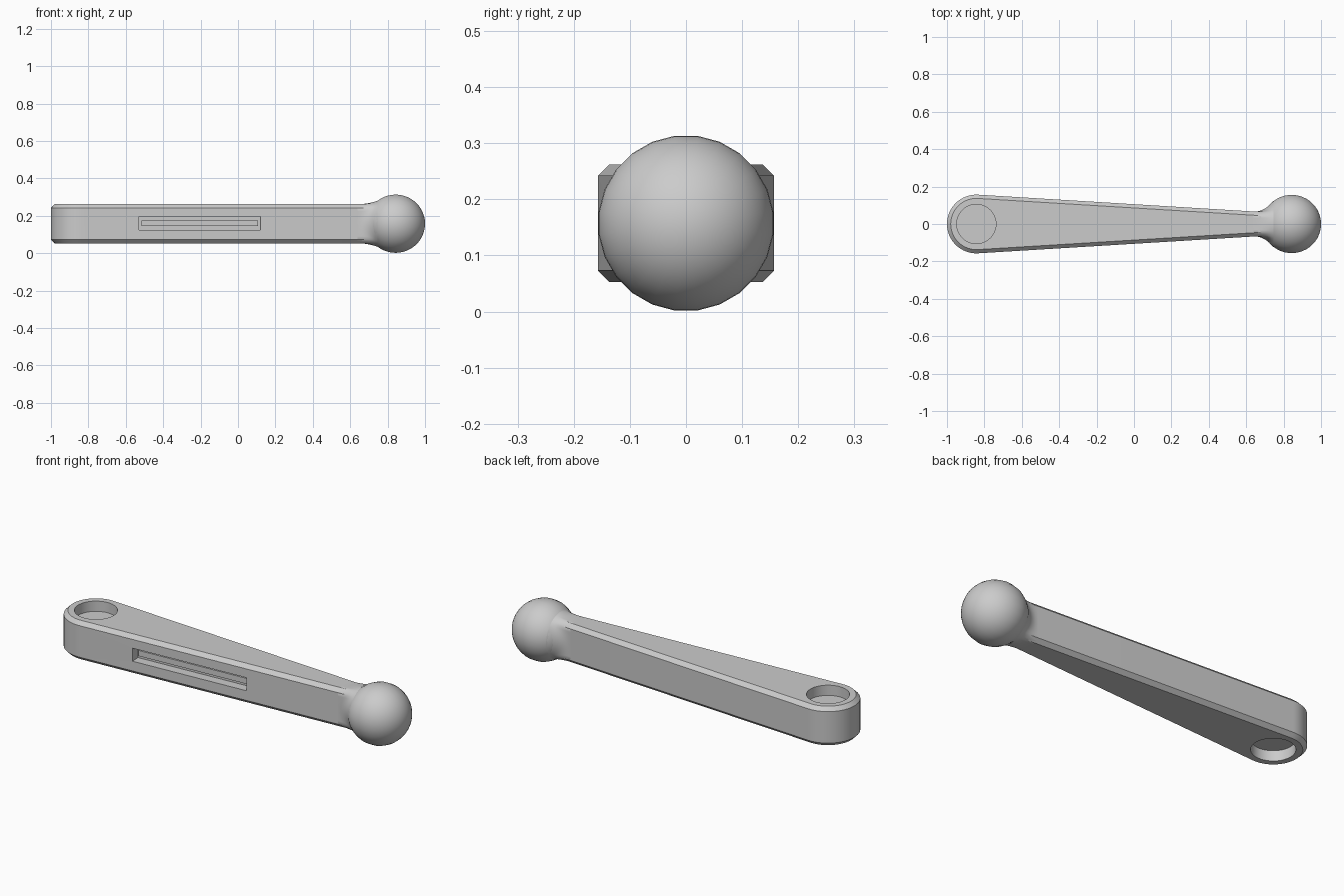
import bpy, bmesh, math
from mathutils import Matrix

cube = bpy.data.objects.get("Cube")
if cube:
    bpy.data.objects.remove(cube, do_unlink=True)

R = 0.157                 # radius of the ball and of the rounded end
END = 0.843               # distance of both centres from the middle
LOW, HIGH, CH = 0.053, 0.262, 0.02
MID = (LOW + HIGH) / 2
TAPER = math.atan(0.061)

grey = bpy.data.materials.new("plain_grey")
grey.use_nodes = True
grey.diffuse_color = (0.6, 0.6, 0.6, 1)
grey.node_tree.nodes["Principled BSDF"].inputs["Base Color"].default_value = (0.6, 0.6, 0.6, 1)


def finish(name, bm, angle=30):
    bmesh.ops.recalc_face_normals(bm, faces=bm.faces)
    mesh = bpy.data.meshes.new(name)
    bm.to_mesh(mesh)
    bm.free()
    mesh.materials.append(grey)
    obj = bpy.data.objects.new(name, mesh)
    bpy.context.collection.objects.link(obj)
    smooth(obj, angle)
    return obj


def smooth(obj, angle):
    bpy.ops.object.select_all(action='DESELECT')
    obj.select_set(True)
    bpy.context.view_layer.objects.active = obj
    bpy.ops.object.shade_smooth_by_angle(angle=math.radians(angle))


def loft(rings, caps=True):
    bm = bmesh.new()
    rows = [[bm.verts.new(p) for p in ring] for ring in rings]
    n = len(rows[0])
    for a, b in zip(rows, rows[1:]):
        for i in range(n):
            j = (i + 1) % n
            bm.faces.new((a[i], a[j], b[j], b[i]))
    if caps:
        bm.faces.new(rows[0])
        bm.faces.new(rows[-1])
    return bm


def half_width(x):
    return R / math.cos(TAPER) - math.tan(TAPER) * (x + END)


def outline(z, inset):
    # Rounded end followed by the narrow end buried in the ball
    tip = 0.76
    start = math.pi / 2 - TAPER
    sweep = 2 * math.pi - 2 * start
    pts = []
    for i in range(33):
        a = start + sweep * i / 32
        pts.append((-END + (R - inset) * math.cos(a), (R - inset) * math.sin(a), z))
    w = half_width(tip) - inset
    return pts + [(tip, -w, z), (tip, w, z)]


def box(size, loc):
    bm = bmesh.new()
    bmesh.ops.create_cube(bm, size=1)
    bmesh.ops.scale(bm, vec=size, verts=bm.verts)
    bm.transform(Matrix.Translation(loc) @ Matrix.Rotation(TAPER, 4, 'Z'))
    return bm


def cut(obj, cutter):
    cutter.hide_render = True
    mod = obj.modifiers.new("cut", 'BOOLEAN')
    mod.operation = 'DIFFERENCE'
    mod.solver = 'EXACT'
    mod.object = cutter
    bpy.ops.object.select_all(action='DESELECT')
    obj.select_set(True)
    bpy.context.view_layer.objects.active = obj
    bpy.ops.object.modifier_apply(modifier=mod.name)
    bpy.data.objects.remove(cutter, do_unlink=True)


# Tapered arm with chamfered rims
arm = finish("arm", loft([outline(LOW, CH), outline(LOW + CH, 0),
                          outline(HIGH - CH, 0), outline(HIGH, CH)]))

# Blind round sockets above and below the wide end
for z in (LOW, HIGH):
    bm = bmesh.new()
    bmesh.ops.create_cone(bm, cap_ends=True, segments=48, radius1=0.105, radius2=0.105, depth=0.11)
    bm.transform(Matrix.Translation((-END, 0, z)))
    cut(arm, finish("socket_cutter", bm))

# Long slot in the front side with a raised rib on its floor
SX, SZ = -0.205, 0.16
face_y = -half_width(SX)
cut(arm, finish("slot_cutter", box((0.65, 0.1, 0.07), (SX, face_y, SZ))))
smooth(arm, 30)
finish("slot_rib", box((0.625, 0.03, 0.03), (SX, face_y + 0.045, SZ)))

# Ball
bm = bmesh.new()
bmesh.ops.create_uvsphere(bm, u_segments=24, v_segments=24, radius=R)
bm.transform(Matrix.Translation((END, 0, MID)) @ Matrix.Rotation(math.pi / 2, 4, 'Y')
             @ Matrix.Rotation(math.pi / 24, 4, 'Z'))
finish("ball", bm, 60)

# Flared neck blending the arm section into the ball
X0, X1 = 0.64, 0.745
r_end = math.sqrt(R ** 2 - (END - X1) ** 2)
h = (HIGH - LOW) / 2


def section(x, t):
    w = half_width(x)
    ring = []
    for i in range(64):
        a = 2 * math.pi * i / 64
        c, s = abs(math.cos(a)), abs(math.sin(a))
        r = min(w / max(c, 1e-6), h / max(s, 1e-6), (w + h - CH) / (c + s))
        r += (r_end - r) * t ** 2
        ring.append((x, r * math.cos(a), MID + r * math.sin(a)))
    return ring


finish("neck", loft([section(X0 + (X1 - X0) * k / 10, k / 10) for k in range(11)], False), 35)
